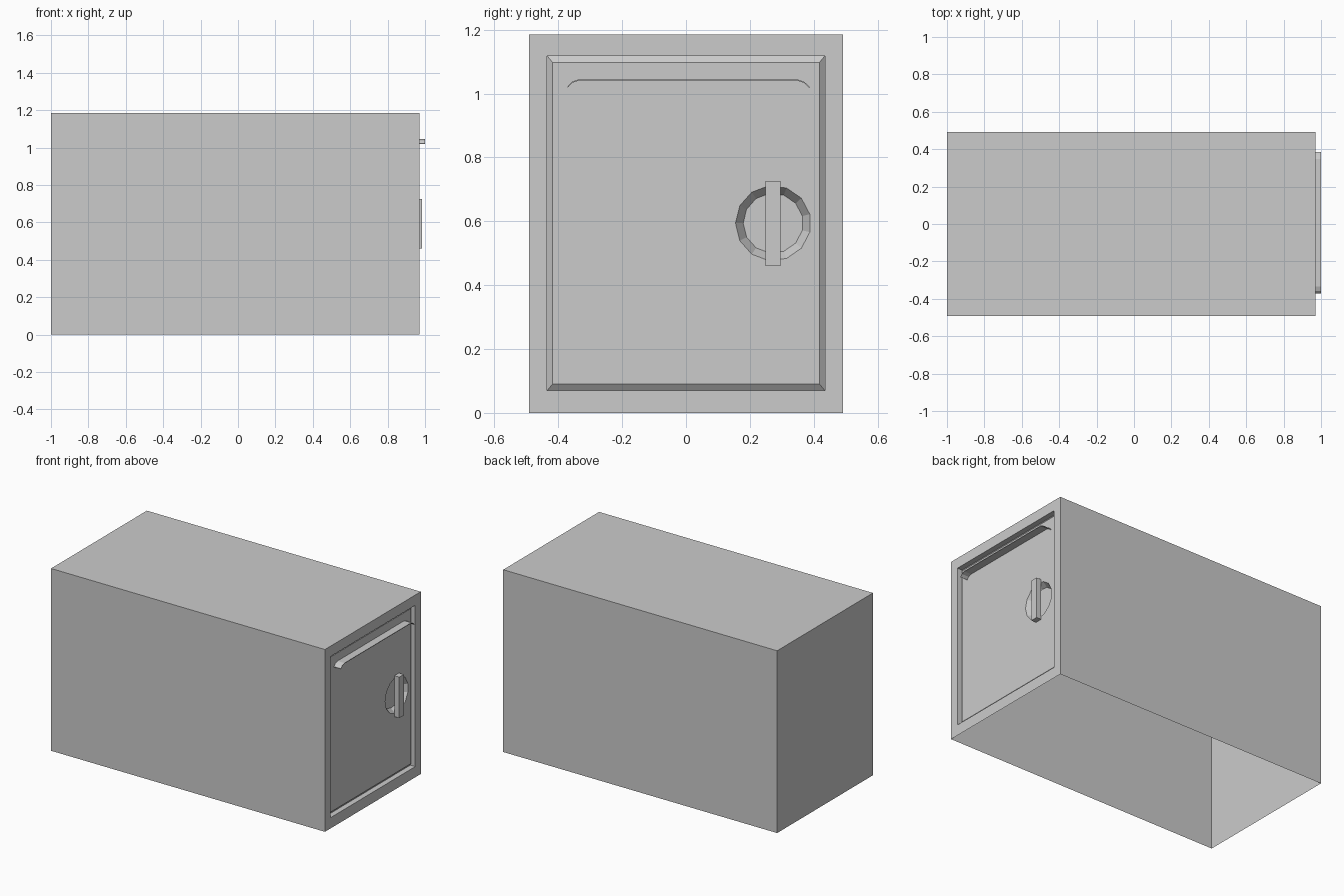
import bpy, bmesh, math

if "Cube" in bpy.data.objects:
    bpy.data.objects.remove(bpy.data.objects["Cube"])

X_FACE, X_PANEL, X_GROOVE, X_DISH = 0.97, 0.95, 0.935, 0.915


def finish(bm, name):
    bmesh.ops.recalc_face_normals(bm, faces=bm.faces[:])
    mesh = bpy.data.meshes.new(name)
    bm.to_mesh(mesh)
    bm.free()
    obj = bpy.data.objects.new(name, mesh)
    bpy.context.collection.objects.link(obj)
    return obj


def rect(bm, x, y, z0, z1):
    return [bm.verts.new((x, a, b)) for a, b in ((-y, z0), (y, z0), (y, z1), (-y, z1))]


def ring(bm, x, r, n=13):
    angles = [math.pi + 2 * math.pi * i / n for i in range(n)]
    return [bm.verts.new((x, 0.273 + r * math.cos(a), 0.594 + r * math.sin(a))) for a in angles]


def bridge(bm, a, b, skip=()):
    n = len(a)
    for i in range(n):
        if i not in skip:
            bm.faces.new((a[i], a[(i + 1) % n], b[(i + 1) % n], b[i]))


# Cabinet shell, open underneath, with a grooved and bevelled door
bm = bmesh.new()
loops = [rect(bm, -1.0, 0.492, 0, 1.185),
         rect(bm, X_FACE, 0.492, 0, 1.185),
         rect(bm, X_FACE, 0.435, 0.07, 1.118),
         rect(bm, X_GROOVE, 0.435, 0.07, 1.118),
         rect(bm, X_PANEL, 0.418, 0.09, 1.098)]
bm.faces.new(loops[0])
for i, (a, b) in enumerate(zip(loops, loops[1:])):
    bridge(bm, a, b, skip=(0,) if i == 0 else ())

# Round finger dish sunk into the door
rim, floor = ring(bm, X_PANEL, 0.118), ring(bm, X_DISH, 0.094)
bridge(bm, rim, floor)
bm.faces.new(floor)

# Door panel around the dish
edges = []
for loop in (loops[-1], rim):
    for i, v in enumerate(loop):
        w = loop[(i + 1) % len(loop)]
        edges.append(bm.edges.get((v, w)) or bm.edges.new((v, w)))
bmesh.ops.triangle_fill(bm, edges=edges, use_beauty=True, normal=(1, 0, 0))
finish(bm, "cabinet_body")

# Upright grip bar across the dish
bm = bmesh.new()
bmesh.ops.create_cube(bm, size=1)
for v in bm.verts:
    v.co = (0.9675 + v.co.x * 0.035, 0.273 + v.co.y * 0.047, 0.593 + v.co.z * 0.266)
finish(bm, "latch_bar")

# Thin drip ledge with drooping ends above the door
profile = [(-0.371, 1.018), (-0.357, 1.033), (-0.335, 1.041),
           (0.347, 1.041), (0.370, 1.033), (0.386, 1.018)]
section = profile + [(y, z + 0.004) for y, z in reversed(profile)]
bm = bmesh.new()
back, front = ([bm.verts.new((x, y, z)) for y, z in section] for x in (X_PANEL, 1.0))
bridge(bm, back, front)
bm.faces.new(back)
bm.faces.new(front)
finish(bm, "drip_ledge")
